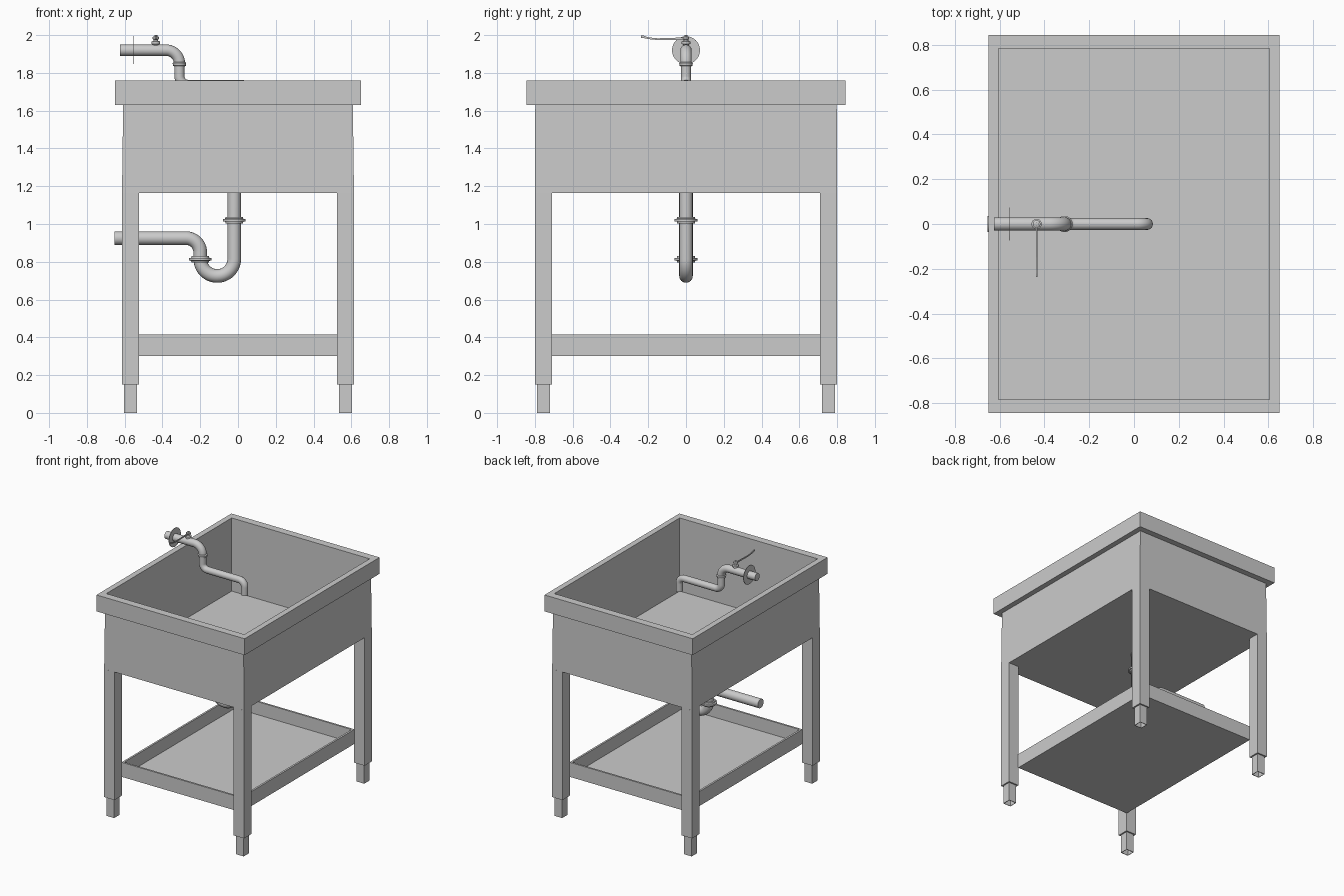
import bpy, bmesh, math
from mathutils import Vector

if "Cube" in bpy.data.objects:
    bpy.data.objects.remove(bpy.data.objects["Cube"])


def finish(bm, name, smooth=False):
    bmesh.ops.recalc_face_normals(bm, faces=bm.faces)
    me = bpy.data.meshes.new(name)
    bm.to_mesh(me)
    bm.free()
    ob = bpy.data.objects.new(name, me)
    bpy.context.collection.objects.link(ob)
    if smooth:
        shade(ob)
    return ob


def shade(ob):
    bpy.ops.object.select_all(action='DESELECT')
    ob.select_set(True)
    bpy.context.view_layer.objects.active = ob
    bpy.ops.object.shade_smooth_by_angle(angle=math.radians(40))


def rect_loft(name, rings):
    """Skin stacked rectangles (x0, x1, y0, y1, z), closing both ends."""
    bm = bmesh.new()
    loops = [[bm.verts.new(p) for p in ((a, c, z), (b, c, z), (b, d, z), (a, d, z))]
             for a, b, c, d, z in rings]
    for lo, hi in zip(loops, loops[1:]):
        for i in range(4):
            j = (i + 1) % 4
            bm.faces.new((lo[i], lo[j], hi[j], hi[i]))
    bm.faces.new(loops[0])
    bm.faces.new(loops[-1])
    return finish(bm, name)


def lathe(name, profile, centre, axis='Z', n=32):
    """Revolve (radius, height) points about an axis through centre."""
    bm = bmesh.new()
    loops = []
    for r, h in profile:
        loop = []
        for i in range(n):
            a = 2 * math.pi * i / n
            u, v = r * math.cos(a), r * math.sin(a)
            p = Vector((u, v, h)) if axis == 'Z' else Vector((h, u, v))
            loop.append(bm.verts.new(p + Vector(centre)))
        loops.append(loop)
    for lo, hi in zip(loops, loops[1:]):
        for i in range(n):
            j = (i + 1) % n
            bm.faces.new((lo[i], lo[j], hi[j], hi[i]))
    bm.faces.new(loops[0])
    bm.faces.new(loops[-1])
    return finish(bm, name, True)


def arc(cx, cz, r, a0, a1, n=12):
    """Points of an arc in the xz plane, angles in degrees."""
    out = []
    for i in range(n + 1):
        a = math.radians(a0 + (a1 - a0) * i / n)
        out.append((cx + r * math.cos(a), cz + r * math.sin(a)))
    return out


def pipe(name, path, r):
    """Round pipe along an xz path at y = 0."""
    cu = bpy.data.curves.new(name, 'CURVE')
    cu.dimensions = '3D'
    cu.bevel_depth = r
    cu.bevel_resolution = 6
    cu.use_fill_caps = True
    sp = cu.splines.new('POLY')
    sp.points.add(len(path) - 1)
    for p, (x, z) in zip(sp.points, path):
        p.co = (x, 0, z, 1)
    ob = bpy.data.objects.new(name, cu)
    bpy.context.collection.objects.link(ob)
    bpy.ops.object.select_all(action='DESELECT')
    ob.select_set(True)
    bpy.context.view_layer.objects.active = ob
    bpy.ops.object.convert(target='MESH')
    shade(bpy.context.view_layer.objects.active)


def ring(x, y, z):
    return (-x, x, -y, y, z)


# Basin: apron, overhanging rim, inner walls and floor in one skin
rect_loft("sink_basin", [ring(.614, .800, 1.165), ring(.608, .798, 1.63),
                         ring(.65, .845, 1.63), ring(.65, .845, 1.76),
                         ring(.605, .785, 1.76), ring(.605, .785, 1.18)])

# Lower tray shelf with raised lip
rect_loft("tray_shelf", [ring(.525, .71, .30), ring(.525, .71, .415),
                         ring(.51, .695, .415), ring(.51, .695, .312)])

# Four legs with hollow adjustable feet
for sx, side in ((-1, "left"), (1, "right")):
    for sy, end in ((-1, "front"), (1, "back")):
        cx, cy = sx * .5685, sy * .755

        def sq(h, z):
            return (cx - h, cx + h, cy - h, cy + h, z)
        rect_loft(f"{end}_{side}_leg", [sq(.0455, .15), sq(.0455, 1.165)])
        rect_loft(f"{end}_{side}_foot", [sq(.034, .155), sq(.034, 0),
                                         sq(.030, 0), sq(.030, .145)])

# Drain trap
pipe("drain_trap", [(-.02, 1.18)] + arc(-.11, .815, .09, 0, -180, 24)
     + arc(-.275, .85, .075, 0, 90) + [(-.655, .925)], .036)
flange = [(.036, -.018), (.046, -.018), (.048, -.008), (.06, -.006),
          (.06, .006), (.048, .008), (.046, .018), (.036, .018)]
lathe("upper_drain_collar", flange, (-.02, 0, 1.02))
lathe("lower_drain_collar", flange, (-.20, 0, .813))

# Tap: wall pipe, collar and spout
pipe("tap_wall_pipe", [(-.625, 1.92)] + arc(-.38, 1.85, .07, 90, 0) + [(-.31, 1.835)], .03)
pipe("tap_spout", [(-.31, 1.84)] + arc(-.265, 1.782, .045, 180, 270)
     + arc(.013, 1.692, .045, 90, 0) + [(.058, 1.63)], .0265)
lathe("tap_collar", [(.026, -.012), (.034, -.008), (.036, .006), (.03, .012)],
      (-.31, 0, 1.846))
lathe("wall_plate", [(.03, -.002), (.074, -.002), (.074, .002), (.03, .002)],
      (-.555, 0, 1.92), 'X')

# Tap valve stem
lathe("valve_stem", [(.016, 1.94), (.016, 1.95), (.023, 1.953), (.023, 1.966),
                     (.012, 1.97), (.012, 1.977), (.017, 1.98), (.017, 1.99),
                     (.008, 1.994), (.008, 2.0)], (-.435, 0, 0), n=24)

# Lever: slim plate along -y, turned up at the tip
bm = bmesh.new()
outline = [(.008, 1.976), (-.15, 1.974), (-.2, 1.979), (-.222, 1.984), (-.237, 1.986),
           (-.237, 1.998), (-.222, 1.997), (-.2, 1.988), (-.15, 1.983), (.008, 1.988)]
face = bm.faces.new([bm.verts.new((-.438, y, z)) for y, z in outline])
new = bmesh.ops.extrude_face_region(bm, geom=[face])["geom"]
bmesh.ops.translate(bm, vec=(.006, 0, 0),
                    verts=[v for v in new if isinstance(v, bmesh.types.BMVert)])
finish(bm, "tap_lever")
